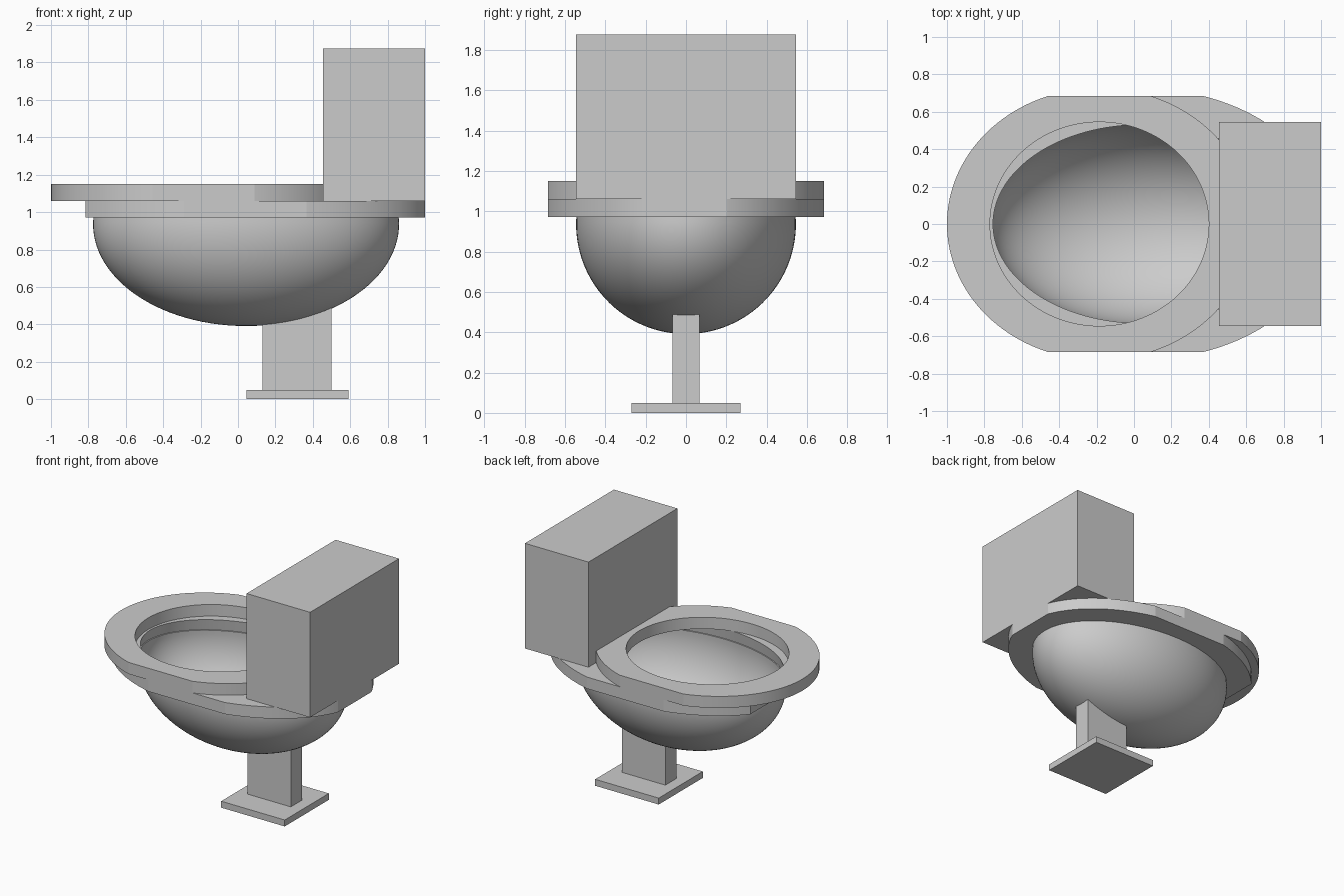
import bpy, bmesh, math

if "Cube" in bpy.data.objects:
    bpy.data.objects.remove(bpy.data.objects["Cube"])

grey = bpy.data.materials.new("porcelain_grey")
grey.diffuse_color = (0.6, 0.6, 0.6, 1)
grey.use_nodes = True
grey.node_tree.nodes["Principled BSDF"].inputs["Base Color"].default_value = grey.diffuse_color

BOWL_X, BOWL_Z, BOWL_RX, BOWL_R = 0.043, 0.936, 0.818, 0.545
RIM_BOTTOM, RIM_TOP, SEAT_TOP = 0.97, 1.06, 1.15


def finish(name, bm, smooth=False):
    bmesh.ops.recalc_face_normals(bm, faces=bm.faces)
    mesh = bpy.data.meshes.new(name)
    bm.to_mesh(mesh)
    bm.free()
    mesh.materials.append(grey)
    obj = bpy.data.objects.new(name, mesh)
    bpy.context.collection.objects.link(obj)
    if smooth:
        bpy.ops.object.select_all(action='DESELECT')
        bpy.context.view_layer.objects.active = obj
        obj.select_set(True)
        bpy.ops.object.shade_smooth_by_angle(angle=math.radians(12))
    return obj


def box(name, x0, x1, half_y, z0, z1):
    bm = bmesh.new()
    bmesh.ops.create_cube(bm, size=1)
    for v in bm.verts:
        v.co = (x0 if v.co.x < 0 else x1, math.copysign(half_y, v.co.y),
                z0 if v.co.z < 0 else z1)
    return finish(name, bm)


def bridge(bm, a, b):
    for i in range(len(a)):
        j = (i + 1) % len(a)
        bm.faces.new((a[i], a[j], b[j], b[i]))


def clipped_ring(name, cx, rx, ry, clip_x, clip_y, hole, z0, z1):
    """Elliptical plate with trimmed sides; hole(z) gives (centre x, rx, ry)."""
    angles = {round(2 * math.pi * i / 128, 5) for i in range(128)}
    a = math.asin(clip_y / ry)                      # exact corners of the trims
    corners = [a, math.pi - a, math.pi + a, -a]
    for x in clip_x:
        c = (x - cx) / rx
        if abs(c) < 1:
            corners += [math.acos(c), -math.acos(c)]
    angles |= {round(t % (2 * math.pi), 5) for t in corners}
    angles = sorted(angles)
    bm = bmesh.new()

    def outer(z):
        return [bm.verts.new((min(max(cx + rx * math.cos(t), clip_x[0]), clip_x[1]),
                              min(max(ry * math.sin(t), -clip_y), clip_y), z)) for t in angles]

    def inner(z):
        hx, hrx, hry = hole(z)
        return [bm.verts.new((hx + hrx * math.cos(t), hry * math.sin(t), z)) for t in angles]

    loops = [outer(z0), outer(z1), inner(z1), inner(z0)]
    for i in range(4):
        bridge(bm, loops[i], loops[(i + 1) % 4])
    return finish(name, bm, True)


def bowl_section(z):
    s = math.sqrt(1 - ((z - BOWL_Z) / BOWL_R) ** 2)
    return BOWL_X, BOWL_RX * s, BOWL_R * s


# Foot plate and cistern
box("foot_plate", 0.045, 0.59, 0.27, 0, 0.05)
box("cistern", 0.455, 1.0, 0.545, RIM_TOP, 1.875)

# Pedestal, its top following the underside of the bowl
bm = bmesh.new()
profile = [(0.5, 0.05), (0.13, 0.05)]
for i in range(11):
    x = 0.13 + 0.037 * i
    profile.append((x, BOWL_Z + 0.004
                    - BOWL_R * math.sqrt(1 - ((x - BOWL_X) / BOWL_RX) ** 2)))
front = [bm.verts.new((x, -0.067, z)) for x, z in profile]
back = [bm.verts.new((x, 0.067, z)) for x, z in profile]
bm.faces.new(front)
bm.faces.new(back)
bridge(bm, front, back)
finish("pedestal", bm)

# Bowl: thin shell of a stretched sphere, open at the top
bm = bmesh.new()
N, ROWS = 96, 28
top = math.asin((RIM_BOTTOM + 0.005 - BOWL_Z) / BOWL_R)
shells = []
for inset in (0, 0.008):
    loops = []
    for r in range(1, ROWS + 1):
        lat = -math.pi / 2 + (top + math.pi / 2) * r / ROWS
        loops.append([bm.verts.new((
            BOWL_X + (BOWL_RX - inset) * math.cos(lat) * math.cos(2 * math.pi * i / N),
            (BOWL_R - inset) * math.cos(lat) * math.sin(2 * math.pi * i / N),
            BOWL_Z + (BOWL_R - inset) * math.sin(lat))) for i in range(N)])
    pole = bm.verts.new((BOWL_X, 0, BOWL_Z - BOWL_R + inset))
    for i in range(N):
        bm.faces.new((pole, loops[0][i], loops[0][(i + 1) % N]))
    for lower, upper in zip(loops, loops[1:]):
        bridge(bm, lower, upper)
    shells.append(loops[-1])
bridge(bm, *shells)
finish("bowl", bm, True)

# Rim plate and seat ring
clipped_ring("rim", 0.04, 1.0, 0.725, (-0.815, 1.0), 0.685, bowl_section, RIM_BOTTOM, RIM_TOP)
clipped_ring("seat", -0.185, 0.815, 0.727, (-1.0, 0.46), 0.685,
             lambda z: (-0.185, 0.585, 0.545), RIM_TOP, SEAT_TOP)
